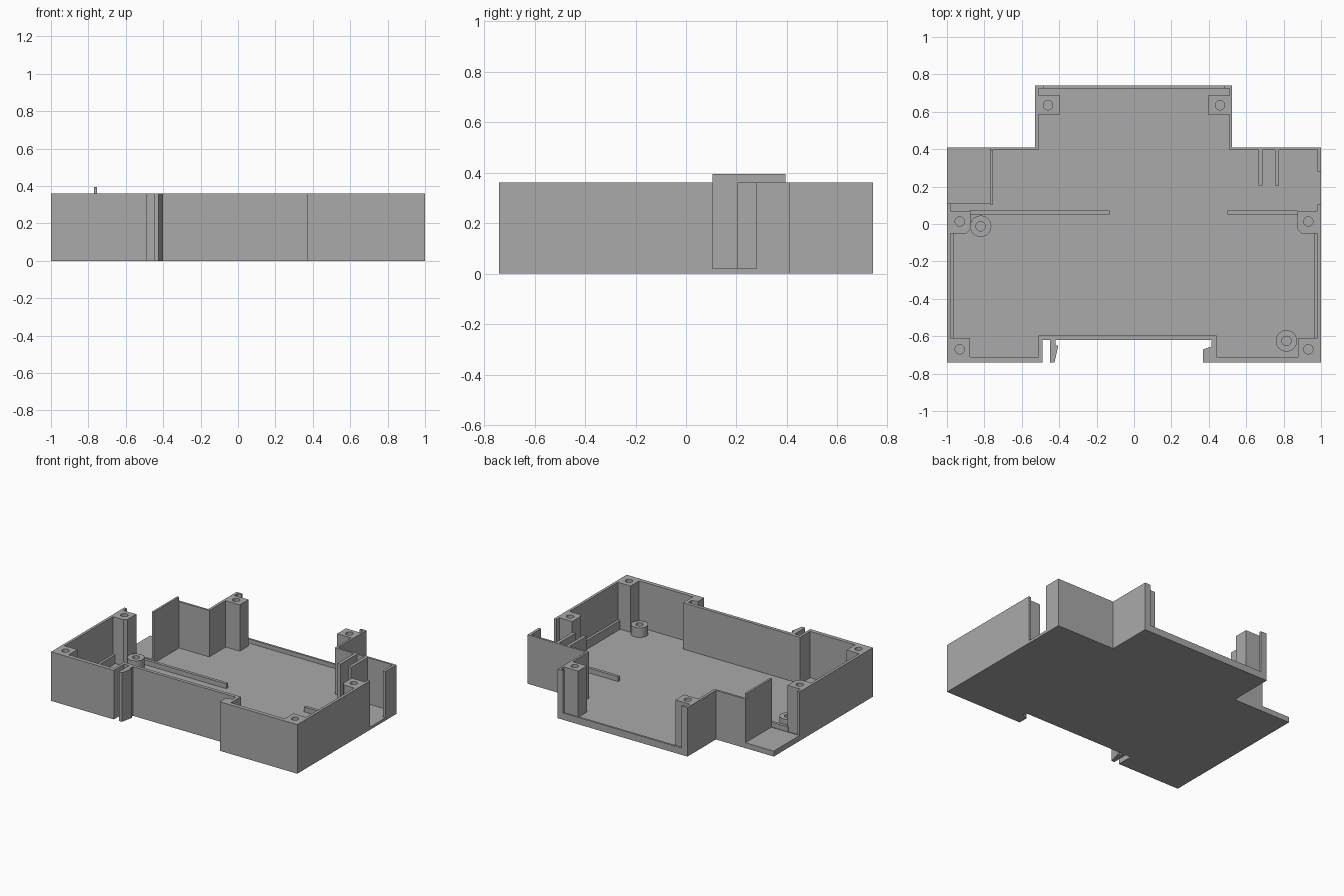
import bpy
import bmesh
from math import cos, sin, tau, radians

old = bpy.data.objects.get("Cube")
if old:
    bpy.data.objects.remove(old, do_unlink=True)

GREY = (0.4, 0.4, 0.4, 1.0)
mat = bpy.data.materials.new("light_grey_plastic")
mat.use_nodes = True
mat.diffuse_color = GREY
mat.node_tree.nodes["Principled BSDF"].inputs["Base Color"].default_value = GREY

FLOOR = 0.02
TOP = 0.36


def circle(cx, cy, r, n=32):
    return [(cx + r * cos(tau * i / n), cy + r * sin(tau * i / n)) for i in range(n)]


def rect(x0, x1, y0, y1):
    return [(x0, y0), (x1, y0), (x1, y1), (x0, y1)]


def prism(name, loops, z0, z1, smooth=False):
    """Extrude an outline (with optional hole loops) from z0 to z1."""
    bm = bmesh.new()
    edges = []
    for loop in loops:
        vs = [bm.verts.new((x, y, z0)) for x, y in loop]
        edges += [bm.edges.new((vs[i - 1], v)) for i, v in enumerate(vs)]
    bmesh.ops.triangle_fill(bm, edges=edges, use_beauty=True, use_dissolve=False)
    ext = bmesh.ops.extrude_face_region(bm, geom=bm.faces[:], use_keep_orig=True)
    moved = [g for g in ext["geom"] if isinstance(g, bmesh.types.BMVert)]
    bmesh.ops.translate(bm, verts=moved, vec=(0, 0, z1 - z0))
    bmesh.ops.recalc_face_normals(bm, faces=bm.faces[:])
    me = bpy.data.meshes.new(name)
    bm.to_mesh(me)
    bm.free()
    me.materials.append(mat)
    ob = bpy.data.objects.new(name, me)
    bpy.context.collection.objects.link(ob)
    if smooth:
        bpy.ops.object.select_all(action="DESELECT")
        ob.select_set(True)
        bpy.context.view_layer.objects.active = ob
        bpy.ops.object.shade_smooth_by_angle(angle=radians(30))
    return ob


# Floor plate, tucked inside the walls
prism("floor", [[
    (-0.99, -0.73), (-0.5, -0.73), (-0.5, -0.61), (0.43, -0.61), (0.43, -0.73),
    (0.99, -0.73), (0.99, 0.1), (1, 0.1), (1, 0.285), (0.99, 0.285), (0.99, 0.4),
    (0.515, 0.4), (0.515, 0.73), (-0.52, 0.73), (-0.52, 0.4), (-0.765, 0.4),
    (-0.765, 0.115), (-0.99, 0.115)]], 0, FLOOR)
prism("corner_tray", [rect(-1, -0.765, 0.11, 0.41)], 0, 0.04)

# Front shell with rail notch and fixed hook
prism("front_wall", [[
    (-1, 0.11), (-1, -0.74), (-0.49, -0.74), (-0.49, -0.62), (0.415, -0.62),
    (0.415, -0.655), (0.37, -0.67), (0.37, -0.74), (1, -0.74), (1, 0.105),
    (0.98, 0.105), (0.98, -0.71), (0.44, -0.71), (0.44, -0.595),
    (-0.51, -0.595), (-0.51, -0.71), (-0.98, -0.71), (-0.98, 0.11)]], 0, TOP)

# Sprung clip
prism("rail_clip", [[
    (-0.45, -0.62), (-0.45, -0.74), (-0.425, -0.74), (-0.405, -0.65),
    (-0.42, -0.65), (-0.42, -0.62)]], 0, TOP)

# Stepped back walls
prism("back_wall_right", [[
    (-0.77, 0.395), (-0.77, 0.41), (-0.53, 0.41), (-0.53, 0.74), (-0.48, 0.74),
    (-0.48, 0.725), (-0.51, 0.725), (-0.51, 0.395)]], 0, TOP)
prism("back_wall_left", [[
    (1, 0.28), (1, 0.41), (0.525, 0.41), (0.525, 0.74), (0.48, 0.74),
    (0.48, 0.725), (0.51, 0.725), (0.51, 0.395), (0.98, 0.395), (0.98, 0.28)]], 0, TOP)
prism("back_lip", [rect(-0.48, 0.48, 0.725, 0.74)], 0, 0.05)

# Tall partition beside the tray
prism("partition", [rect(-0.77, -0.755, 0.105, 0.395)], FLOOR, 0.395)

# Ribs in the left bay
for i, x in enumerate((0.665, 0.753)):
    prism(f"bay_rib_{i + 1}", [rect(x, x + 0.023, 0.205, 0.395)], FLOOR, TOP)

# Low rails across the floor
prism("floor_rail_right", [rect(-0.88, -0.13, 0.05, 0.072)], FLOOR, 0.055)
prism("floor_rail_left", [rect(0.5, 0.875, 0.05, 0.072)], FLOOR, 0.055)

# Mirrored ledges and screw posts
for side, s in (("left", 1), ("right", -1)):
    def mirror(loop):
        return [(s * x, y) for x, y in loop]

    prism(f"side_ledge_{side}", [mirror(rect(0.962, 0.98, -0.61, -0.05))], FLOOR, 0.085)
    prism(f"front_post_{side}",
          [mirror(rect(0.877, 0.98, -0.71, -0.61)), mirror(circle(0.932, -0.67, 0.025))],
          FLOOR, TOP, True)
    prism(f"middle_post_{side}",
          [mirror([(0.895, -0.05), (0.98, -0.05), (0.98, 0.07), (0.875, 0.07), (0.875, -0.03)]),
           mirror(circle(0.932, 0.013, 0.025))], FLOOR, TOP, True)
    prism(f"back_post_{side}",
          [mirror(rect(0.395, 0.51, 0.585, 0.687)), mirror(circle(0.46, 0.635, 0.025))],
          FLOOR, TOP, True)

# Round board bosses
for i, (x, y) in enumerate(((-0.82, -0.012), (0.815, -0.625))):
    prism(f"round_boss_{i + 1}", [circle(x, y, 0.057, 40), circle(x, y, 0.025)],
          FLOOR, 0.09, True)
